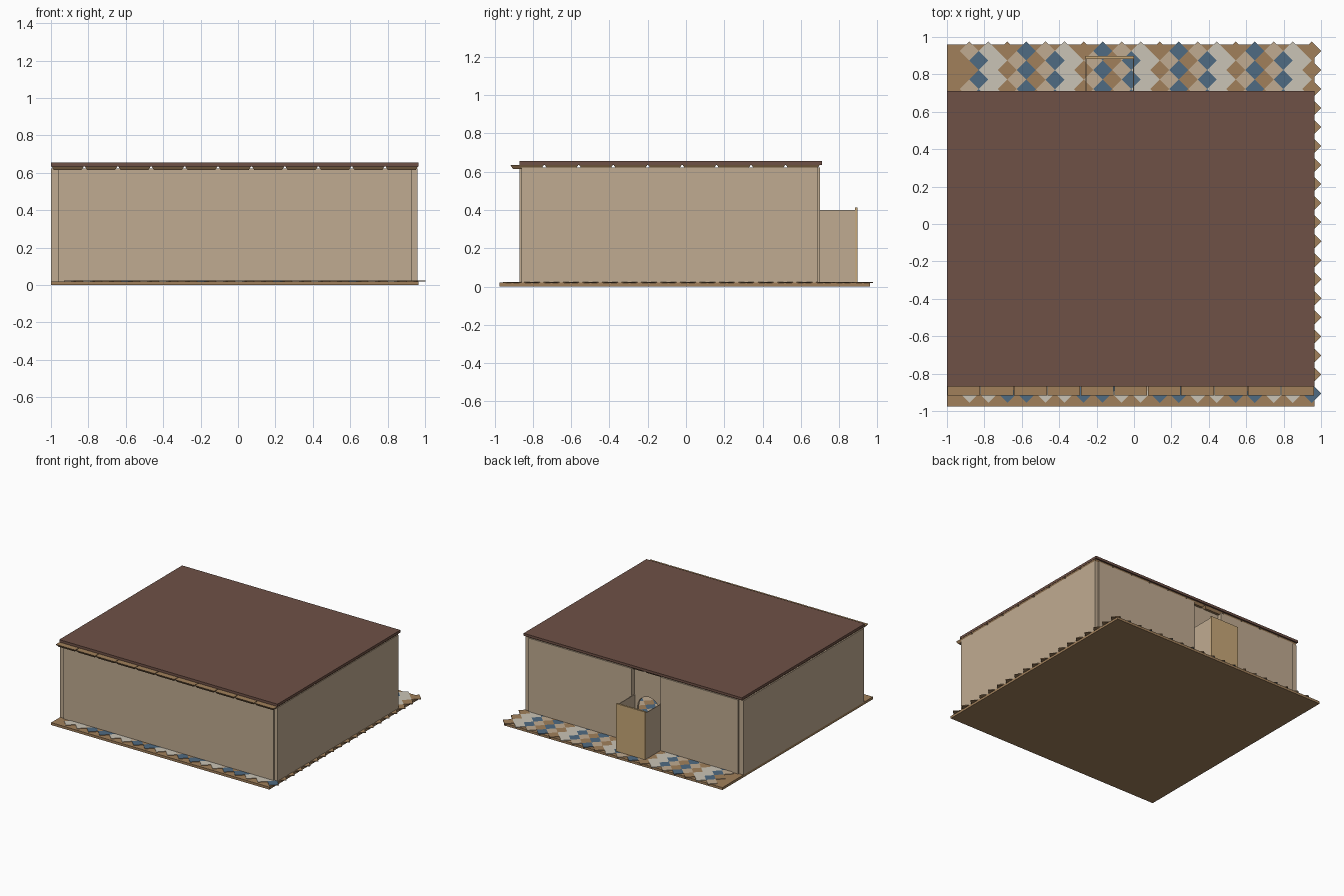
import bpy, bmesh, math
from mathutils import Matrix, Vector

if "Cube" in bpy.data.objects:
    bpy.data.objects.remove(bpy.data.objects["Cube"], do_unlink=True)


def material(name, code):
    """Flat material from an sRGB hex code."""
    rgb = [int(code[i:i + 2], 16) / 255 for i in (0, 2, 4)]
    lin = [c / 12.92 if c < 0.04 else ((c + 0.055) / 1.055) ** 2.4 for c in rgb]
    m = bpy.data.materials.new(name)
    m.use_nodes = True
    m.diffuse_color = (*lin, 1)
    m.node_tree.nodes["Principled BSDF"].inputs["Base Color"].default_value = (*lin, 1)
    return m


BROWN = material("tan brown", "A1805B")
BEIGE = material("beige", "C0AB91")
CREAM = material("cream", "CAC4B6")
BLUE = material("slate blue", "4F6B82")
ROOF = material("dark roof brown", "6F5146")
WOOD = material("light wood", "C8A878")


def finish(name, bm, *mats):
    bmesh.ops.recalc_face_normals(bm, faces=bm.faces)
    mesh = bpy.data.meshes.new(name)
    bm.to_mesh(mesh)
    bm.free()
    for m in mats:
        mesh.materials.append(m)
    obj = bpy.data.objects.new(name, mesh)
    bpy.context.collection.objects.link(obj)
    return obj


def box(name, mat, x, y, z):
    """Box from (min, max) pairs."""
    bm = bmesh.new()
    size = Matrix.Diagonal((x[1] - x[0], y[1] - y[0], z[1] - z[0], 1))
    mid = Vector((sum(x), sum(y), sum(z))) / 2
    bmesh.ops.create_cube(bm, size=1, matrix=Matrix.Translation(mid) @ size)
    return finish(name, bm, mat)


# Limits of the room
LEFT, RIGHT, FRONT, BACK = -1.0, 0.96, -0.87, 0.70
FLOOR, TOP = 0.02, 0.622
DOOR = (-0.26, 0.0)

# Floor slab and roof slab
box("floor_slab", BROWN, (LEFT, 0.965), (-0.975, 0.96), (0, FLOOR))
box("roof_slab", ROOF, (LEFT, 0.965), (FRONT, 0.71), (0.635, 0.655))

# Diamond floor tiles: two interleaved grids, coloured by column
STEP = 0.1017
EVEN, ODD = (1, 2, 0, 3), (3, 2, 1, 0)
bm = bmesh.new()
for grid, count in ((0, 19), (1, 18)):
    for i in range(count):
        for j in range(count):
            pos = Vector((-0.88 + STEP * (i + grid / 2),
                          0.925 - STEP * (j + grid / 2), FLOOR + 0.001))
            start = len(bm.faces)
            bmesh.ops.create_cone(bm, cap_ends=True, segments=4,
                                  radius1=STEP / 2, radius2=STEP / 2, depth=0.006,
                                  matrix=Matrix.Translation(pos))
            bm.faces.ensure_lookup_table()
            for f in bm.faces[start:]:
                f.material_index = (ODD if grid else EVEN)[i % 4]
finish("floor_tiles", bm, BROWN, BEIGE, CREAM, BLUE)

# Ceiling tiles: square blocks tapering downwards
CELL_X, CELL_Y = (0.965 - LEFT) / 11, 1.62 / 9
bm = bmesh.new()
for i in range(11):
    for j in range(9):
        pos = Vector((LEFT + CELL_X * (i + 0.5), -0.92 + CELL_Y * (j + 0.5), 0.625))
        scale = Matrix.Diagonal((CELL_X - 0.004, CELL_Y - 0.004, 1, 1))
        turn = Matrix.Rotation(math.pi / 4, 4, "Z")
        bmesh.ops.create_cone(bm, cap_ends=True, segments=4,
                              radius1=0.6, radius2=math.sqrt(0.5), depth=0.02,
                              matrix=Matrix.Translation(pos) @ scale @ turn)
finish("ceiling_tiles", bm, BROWN)

# Walls: the front and back panels stand slightly proud of the side walls
INNER = (-0.96, 0.93)
side_y, wall_z = (FRONT + 0.01, BACK - 0.01), (FLOOR, TOP)
box("right_wall", BEIGE, (LEFT, INNER[0]), side_y, wall_z)
box("left_wall", BEIGE, (INNER[1], RIGHT), side_y, wall_z)
box("front_wall", BEIGE, INNER, (FRONT, FRONT + 0.04), wall_z)
box("back_wall_right", BEIGE, (INNER[0], DOOR[0]), (BACK - 0.04, BACK), wall_z)
box("back_wall_left", BEIGE, (DOOR[1], INNER[1]), (BACK - 0.04, BACK), wall_z)

# Recessed panel with an arched opening
mid, radius, spring = sum(DOOR) / 2, 0.1, 0.31
outline = [(DOOR[0], FLOOR), (DOOR[0], TOP), (DOOR[1], TOP), (DOOR[1], FLOOR),
           (mid + radius, FLOOR)]
for k in range(17):
    a = math.pi * k / 16
    outline.append((mid + radius * math.cos(a), spring + radius * math.sin(a)))
outline.append((mid - radius, FLOOR))
bm = bmesh.new()
face = bm.faces.new([bm.verts.new((x, BACK - 0.035, z)) for x, z in outline])
ext = bmesh.ops.extrude_face_region(bm, geom=[face])
bmesh.ops.translate(bm, vec=(0, -0.02, 0),
                    verts=[v for v in ext["geom"] if isinstance(v, bmesh.types.BMVert)])
finish("arch_panel", bm, BEIGE)

# Low open-topped enclosure behind the doorway
box("enclosure_right_side", BEIGE, (DOOR[0], DOOR[0] + 0.006), (BACK - 0.035, 0.885), (FLOOR, 0.40))
box("enclosure_left_side", BEIGE, (DOOR[1] - 0.006, DOOR[1]), (BACK - 0.035, 0.885), (FLOOR, 0.40))
box("enclosure_back", WOOD, DOOR, (0.882, 0.897), (FLOOR, 0.412))
